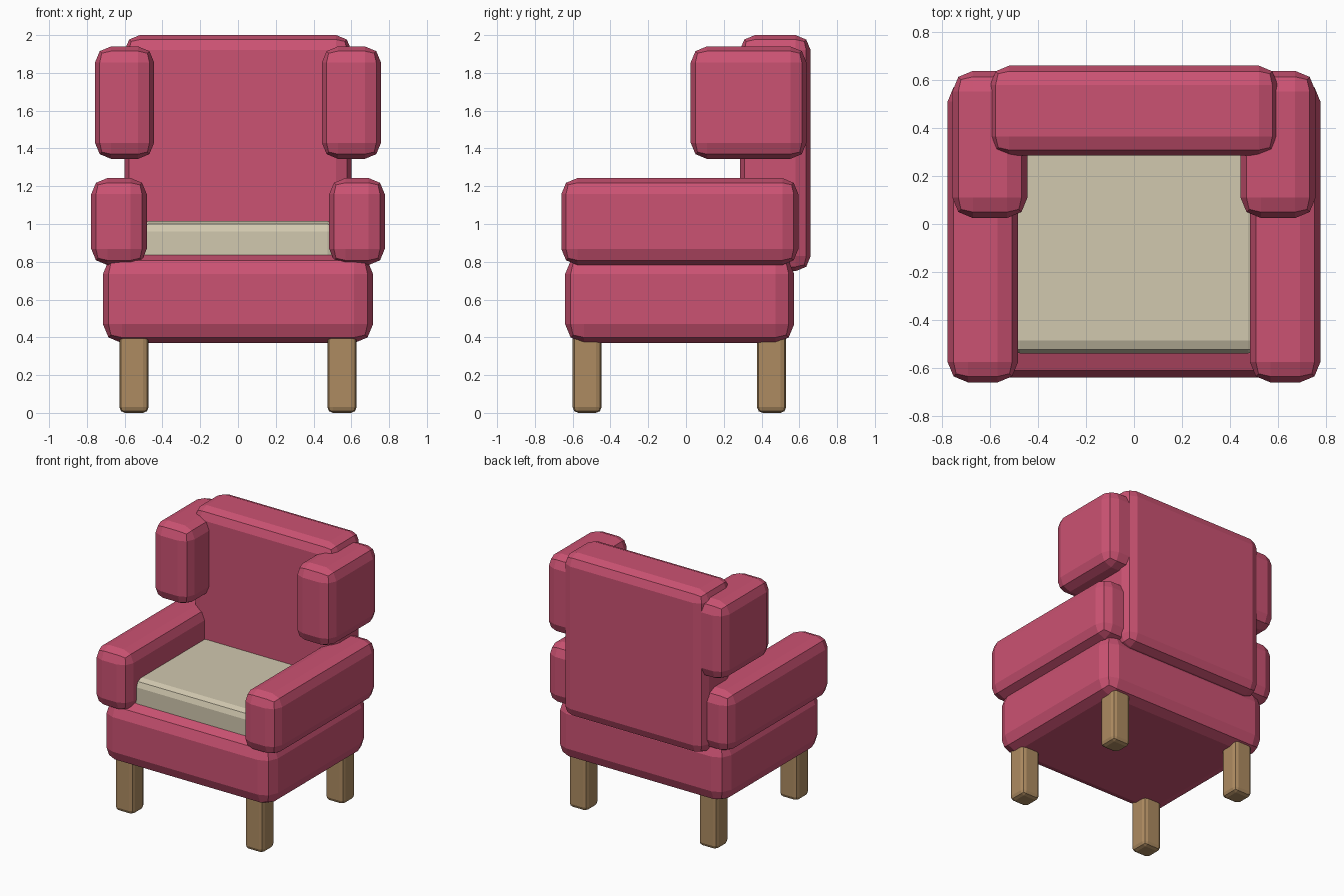
import bpy

if "Cube" in bpy.data.objects:
    bpy.data.objects.remove(bpy.data.objects["Cube"])


def material(name, rgb):
    m = bpy.data.materials.new(name)
    m.diffuse_color = (*rgb, 1)
    m.use_nodes = True
    m.node_tree.nodes["Principled BSDF"].inputs["Base Color"].default_value = m.diffuse_color
    return m


fabric = material("rose_fabric", (0.60, 0.085, 0.17))
cream = material("cream_fabric", (0.64, 0.58, 0.43))
wood = material("wood", (0.42, 0.26, 0.12))


def block(name, x, y, z, bevel, mat):
    """Rounded box spanning the (min, max) ranges x, y, z."""
    spans = (x, y, z)
    bpy.ops.mesh.primitive_cube_add(size=1, location=[(a + b) / 2 for a, b in spans])
    ob = bpy.context.object
    ob.name = name
    ob.scale = [b - a for a, b in spans]
    bpy.ops.object.transform_apply(location=False, rotation=False, scale=True)
    mod = ob.modifiers.new("rounding", 'BEVEL')
    mod.width = bevel
    mod.segments = 2
    ob.data.materials.append(mat)
    return ob


# Body
block("base", (-0.715, 0.715), (-0.64, 0.573), (0.37, 0.835), 0.1, fabric)
block("seat_cushion", (-0.53, 0.53), (-0.54, 0.40), (0.77, 1.015), 0.055, cream)
block("backrest", (-0.6, 0.6), (0.285, 0.66), (0.75, 2.0), 0.08, fabric)

# Mirrored side parts
for side, s in (("left", -1), ("right", 1)):
    def span(a, b):
        return tuple(sorted((s * a, s * b)))

    block(side + "_armrest", span(0.483, 0.777), (-0.66, 0.595), (0.783, 1.243), 0.085, fabric)
    block(side + "_wing", span(0.444, 0.757), (0.025, 0.638), (1.345, 1.94), 0.085, fabric)
    # Legs
    for end, y in (("front", (-0.6, -0.447)), ("back", (0.376, 0.53))):
        block(f"{end}_{side}_leg", span(0.473, 0.628), y, (0, 0.46), 0.03, wood)
